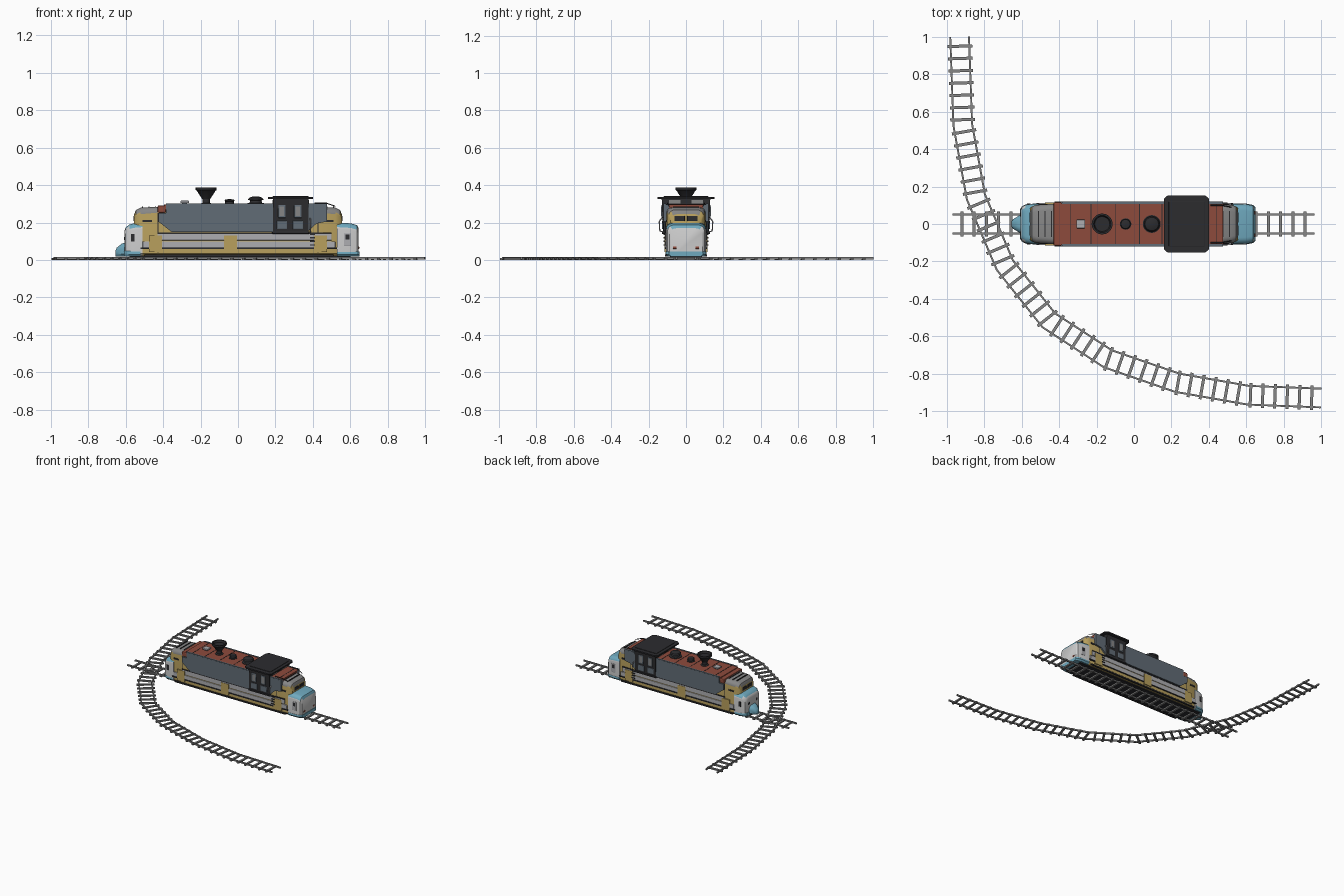
import bpy, bmesh, math
from mathutils import Vector

if "Cube" in bpy.data.objects:
    bpy.data.objects.remove(bpy.data.objects["Cube"])

COL = dict(gold=(.48, .35, .11), slate=(.12, .15, .18), red=(.27, .07, .045), teal=(.16, .40, .52),
           dark=(.025, .025, .028), light=(.42, .42, .44), white=(.72, .74, .75), grey=(.24, .24, .24))
MAT = {}
for k, c in COL.items():
    MAT[k] = bpy.data.materials.new(k)
    MAT[k].diffuse_color = (*c, 1)


def make(name, verts, faces, mat, smooth=True):
    me = bpy.data.meshes.new(name)
    me.from_pydata(verts, [], faces)
    bm = bmesh.new()
    bm.from_mesh(me)
    bmesh.ops.recalc_face_normals(bm, faces=bm.faces)
    bm.to_mesh(me)
    bm.free()
    ob = bpy.data.objects.new(name, me)
    bpy.context.collection.objects.link(ob)
    me.materials.append(MAT[mat])
    if smooth:
        bpy.ops.object.select_all(action='DESELECT')
        ob.select_set(True)
        bpy.context.view_layer.objects.active = ob
        bpy.ops.object.shade_smooth_by_angle(angle=math.radians(32))
    return ob


def skin(name, rings, mat, smooth=True):
    """Bridge equal rings and cap both ends."""
    n = len(rings[0])
    faces = [(i*n+j, i*n+(j+1) % n, (i+1)*n+(j+1) % n, (i+1)*n+j)
             for i in range(len(rings)-1) for j in range(n)]
    faces += [tuple(range(n)), tuple((len(rings)-1)*n+j for j in range(n))]
    return make(name, [v for r in rings for v in r], faces, mat, smooth)


def box(name, x0, x1, y0, y1, z0, z1, mat, bevel=0):
    ob = skin(name, [[(x, y0, z0), (x, y1, z0), (x, y1, z1), (x, y0, z1)] for x in (x0, x1)], mat, False)
    if bevel:
        m = ob.modifiers.new("bevel", 'BEVEL')
        m.width, m.segments = bevel, 2
    return ob


def both(name, x0, x1, y0, y1, z0, z1, mat, bevel=0):
    box(name + "_left", x0, x1, -y1, -y0, z0, z1, mat, bevel)
    box(name + "_right", x0, x1, y0, y1, z0, z1, mat, bevel)


def prism(name, prof, y0, y1, mat):
    return skin(name, [[(x, y, z) for x, z in prof] for y in (y0, y1)], mat, False)


def loft(name, rows, mat, top=None, ztop=9):
    """Rounded-top sections along x: (x, half width, bottom, top, radius)."""
    rings = []
    for x, w, b, t, r in rows:
        half = [(w-.012, b), (w, b+.012)]
        half += [(w-r+r*math.cos(a), t-r+r*math.sin(a)) for a in [i*math.pi/10 for i in range(6)]]
        rings.append([(x, y, z) for y, z in half] + [(x, -y, z) for y, z in reversed(half)])
    ob = skin(name, rings, mat)
    if top:
        ob.data.materials.append(MAT[top])
        for p in ob.data.polygons:
            if p.center.z > ztop:
                p.material_index = 1
    return ob


def lathe(name, x, prof, mat, n=20):
    return skin(name, [[(x+r*math.cos(a), r*math.sin(a), z) for a in [2*math.pi*i/n for i in range(n)]]
                       for r, z in prof], mat)


def tube(name, pts, r, mat):
    cu = bpy.data.curves.new(name, 'CURVE')
    cu.dimensions, cu.bevel_depth, cu.bevel_resolution = '3D', r, 1
    sp = cu.splines.new('POLY')
    sp.points.add(len(pts)-1)
    for p, c in zip(sp.points, pts):
        p.co = (*c, 1)
    ob = bpy.data.objects.new(name, cu)
    bpy.context.collection.objects.link(ob)
    cu.materials.append(MAT[mat])


def track(name, pts):
    """Two rails offset from a faceted centre line, with evenly spaced ties."""
    P = [Vector(p) for p in pts]
    nor = []
    for i in range(len(P)):
        d = (P[min(i+1, len(P)-1)] - P[max(i-1, 0)]).normalized()
        nor.append(Vector((-d.y, d.x)))
    for s, side in ((-1, "right"), (1, "left")):
        skin(name + "_rail_" + side, [[(*(p+n*(s*.05+o)), z) for o, z in
             ((-.005, .004), (.005, .004), (.005, .016), (-.005, .016))] for p, n in zip(P, nor)], 'grey', False)
    verts, faces, dist = [], [], .05
    for a, b in zip(P, P[1:]):
        L = (b-a).length
        d = (b-a)/L
        n = Vector((-d.y, d.x))
        while dist < L:
            c, k = a+d*dist, len(verts)
            for z in (0, .011):
                verts += [(*(c+d*u*.008+n*v*.066), z) for u, v in ((-1, -1), (1, -1), (1, 1), (-1, 1))]
            faces += [tuple(k+i for i in f) for f in ((0, 1, 2, 3), (4, 5, 6, 7), (0, 1, 5, 4),
                                                      (1, 2, 6, 5), (2, 3, 7, 6), (3, 0, 4, 7))]
            dist += .0655
        dist -= L
    make(name + "_ties", verts, faces, 'grey', False)


# Tracks
track("straight_track", [(-.97, 0), (.965, 0)])
track("curved_track", [(-.932, 1), (-.915, .53), (-.845, .145), (-.69, -.22), (-.455, -.515),
                       (-.14, -.72), (.23, -.848), (.61, -.915), (1, -.93)])

# Gold main body with grey roofed ends, and underframe
loft("body_shell", [(-.555, .084, .022, .245, .035), (-.545, .094, .022, .268, .035), (-.52, .102, .022, .28, .035),
                    (-.42, .108, .022, .284, .03), (.42, .108, .022, .284, .03), (.52, .102, .022, .28, .035),
                    (.545, .094, .022, .268, .035), (.555, .084, .022, .245, .035)], 'gold', 'grey', .247)
box("underframe", -.58, .6, -.085, .085, .014, .03, 'dark')

# White noses with teal caps and skirts
loft("front_nose", [(-.607, .075, .022, .155, .03), (-.6, .09, .022, .175, .035), (-.58, .102, .022, .19, .035),
                    (-.55, .107, .022, .197, .035), (-.51, .108, .022, .2, .035)], 'white', 'teal', .172)
loft("front_skirt", [(-.61, .078, .018, .048, .006), (-.6, .093, .018, .048, .006), (-.58, .105, .018, .048, .006),
                     (-.52, .11, .018, .048, .006)], 'teal')
loft("front_plough", [(-.655, .014, .02, .05, .012), (-.648, .024, .02, .066, .02), (-.62, .042, .02, .088, .03),
                      (-.59, .06, .02, .098, .04)], 'teal')
loft("rear_nose", [(.645, .088, .022, .17, .035), (.635, .099, .022, .187, .035), (.6, .106, .022, .196, .035),
                   (.53, .108, .022, .2, .035)], 'white', 'teal', .172)
loft("rear_skirt", [(.648, .09, .018, .045, .006), (.636, .102, .018, .045, .006), (.6, .109, .018, .045, .006),
                    (.53, .11, .018, .045, .006)], 'teal')
both("rear_nose_door", .565, .605, .1, .1085, .075, .145, 'light', .003)
both("rear_nose_window", .575, .595, .1, .1095, .11, .137, 'dark')
both("front_nose_window", -.573, -.553, .098, .1085, .1, .14, 'dark')
both("front_light", -.609, -.6, .04, .062, .105, .125, 'dark', .003)
both("rear_light", .64, .648, .05, .07, .06, .072, 'red', .002)

# Windscreens, seams and grilles of the end cabs
for s, e in ((-1, "front"), (1, "rear")):
    a, b = sorted((s*.55, s*.558))
    both(e + "_windscreen", a, b, .006, .062, .208, .236, 'dark', .003)
    for x in (.44, .475, .51):
        box(e + "_roof_rib", s*x-.003, s*x+.003, -.07, .07, .278, .287, 'dark')
    a, b = sorted((s*.46, s*.51))
    both(e + "_side_grille", a, b, .1, .108, .203, .215, 'dark')
    a, b = sorted((s*.424, s*.43))
    both(e + "_door_seam", a, b, .1, .109, .04, .25, 'dark')

# Slate side panels, red roof between them
panel = [(-.425, .25), (-.385, .25), (-.385, .296), (.475, .296), (.475, .205), (.42, .195),
         (.37, .15), (-.355, .15), (-.425, .205)]
prism("slate_panel_left", panel, -.12, -.09, 'slate')
prism("slate_panel_right", panel, .09, .12, 'slate')
box("red_roof", -.395, .475, -.112, .112, .27, .2975, 'red')
both("roof_edge", -.385, .475, .108, .119, .285, .301, 'slate')
box("red_roof_end", -.43, -.385, -.117, .117, .252, .292, 'red', .008)
for x in (-.34, -.23, -.1, .03, .15, .44):
    box("roof_seam", x-.002, x+.002, -.108, .108, .29, .299, 'dark')

# Side stripes and skirting
both("side_stripe", -.43, .5, .1, .112, .105, .142, 'light', .003)
both("upper_stripe_line", -.43, .5, .1, .114, .14, .147, 'dark')
both("lower_stripe", -.51, .52, .1, .113, .066, .1, 'light', .004)
both("lower_stripe_line", -.52, .53, .1, .1135, .058, .066, 'dark')
both("bottom_sill", -.5, .51, .1, .112, .02, .03, 'dark')
for x in (-.44, -.04, .44):
    both("gold_panel", x-.035, x+.035, .1, .1145, .042, .132, 'gold')
for i in range(4):
    both("side_step", .385, .412, .105, .119, .078+i*.019, .084+i*.019, 'dark')

# Dark driver cab with overhanging roof
skin("cab", [[(x, y, z) for x, y in ((.188, -w), (.376, -w), (.376, w), (.188, w))]
             for z, w in ((.14, .122), (.328, .13))], 'dark', False)
both("cab_sill", .183, .38, .12, .129, .14, .152, 'dark', .002)
for x in (.235, .32):
    both("cab_window", x-.02, x+.02, .12, .1315, .225, .295, 'slate', .004)
    both("cab_window_pane", x-.012, x+.012, .12, .1325, .235, .285, 'grey')
    both("cab_lower_panel", x-.028, x+.028, .12, .128, .165, .21, 'slate', .003)
both("cab_front_window", .184, .2, .03, .09, .302, .322, 'grey')
both("cab_rear_window", .366, .38, .03, .09, .302, .322, 'grey')
hexes = [(.16, -.135), (.18, -.153), (.38, -.153), (.402, -.135), (.402, .135), (.38, .153), (.18, .153), (.16, .135)]
skin("cab_roof", [[(x, y, z) for x, y in hexes] for z in (.326, .337)], 'dark', False)
box("cab_roof_top", .185, .378, -.12, .12, .335, .341, 'dark', .003)

# Handrails beside the cab and at the rear walkway
for s, e in ((-1, "left"), (1, "right")):
    tube("cab_handrail_" + e, [(.385, s*.115, .148), (.385, s*.14, .155), (.385, s*.143, .205),
                               (.385, s*.134, .22), (.385, s*.115, .222)], .004, 'light')
    tube("rear_handrail_" + e, [(.41, s*.1, .305), (.47, s*.1, .305), (.52, s*.09, .287)], .003, 'dark')

# Funnel, domes and lamp box on the roof
lathe("funnel", -.17, [(.032, .29), (.03, .3), (.021, .306), (.021, .325), (.05, .37), (.056, .374),
                       (.056, .388), (.046, .388), (.04, .372)], 'dark')
lathe("small_dome", -.045, [(.031, .29), (.031, .3), (.024, .303), (.024, .314), (.028, .316), (.024, .322), (.01, .325)], 'dark')
lathe("large_dome", .095, [(.048, .29), (.048, .302), (.034, .306), (.03, .318), (.042, .322), (.036, .332), (.018, .339)], 'dark')
box("lamp_post", -.298, -.272, -.013, .013, .29, .306, 'slate')
box("lamp_box", -.308, -.262, -.023, .023, .304, .317, 'light', .003)

for m in bpy.data.materials:
    if m.users and not m.is_grease_pencil:
        m.use_nodes = True
        m.node_tree.nodes["Principled BSDF"].inputs["Base Color"].default_value = m.diffuse_color
